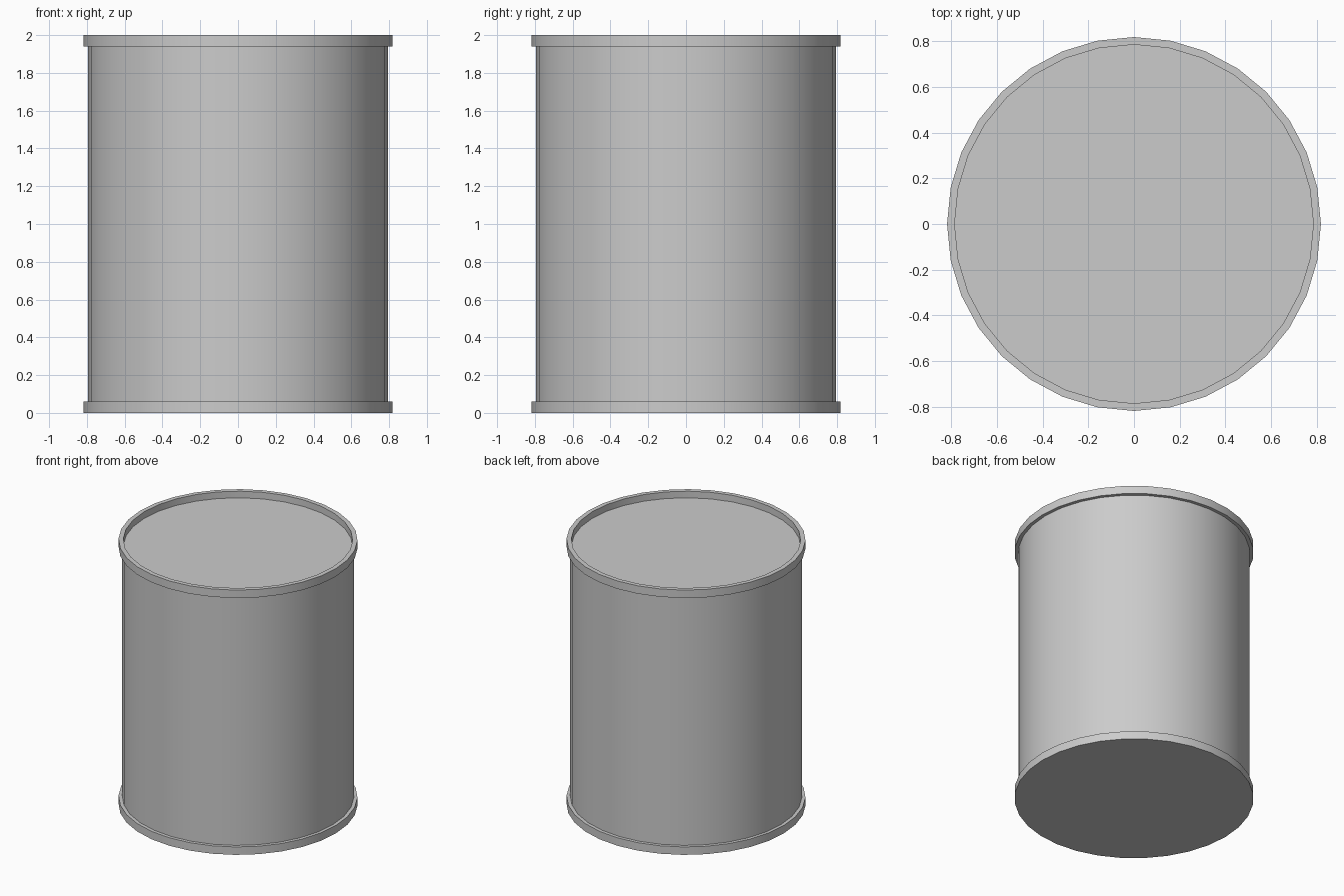
import bpy, bmesh, math

if "Cube" in bpy.data.objects:
    bpy.data.objects.remove(bpy.data.objects["Cube"])

SIDES = 32

# can outline (radius, height) from the flat base up and over into the recessed lid
profile = [
    (0.818, 0.0), (0.818, 0.06),     # bottom rim
    (0.793, 0.06), (0.793, 1.94),    # body wall
    (0.818, 1.94), (0.818, 2.0),     # top rim
    (0.785, 2.0), (0.785, 1.95),     # inner lip down to lid
]


def lathe(name, outline):
    bm = bmesh.new()
    rings = []
    for r, z in outline:
        rings.append([bm.verts.new((r * math.cos(a), r * math.sin(a), z))
                      for a in (2 * math.pi * i / SIDES for i in range(SIDES))])
    for low, high in zip(rings, rings[1:]):
        for i in range(SIDES):
            j = (i + 1) % SIDES
            bm.faces.new((low[i], low[j], high[j], high[i]))
    # flat discs closing the base and the lid
    bm.faces.new(rings[0][::-1])
    bm.faces.new(rings[-1])
    mesh = bpy.data.meshes.new(name)
    bm.to_mesh(mesh)
    bm.free()
    obj = bpy.data.objects.new(name, mesh)
    bpy.context.collection.objects.link(obj)
    return obj


can = lathe("tin_can", profile)
bpy.context.view_layer.objects.active = can
can.select_set(True)
bpy.ops.object.shade_smooth_by_angle(angle=math.radians(30))
